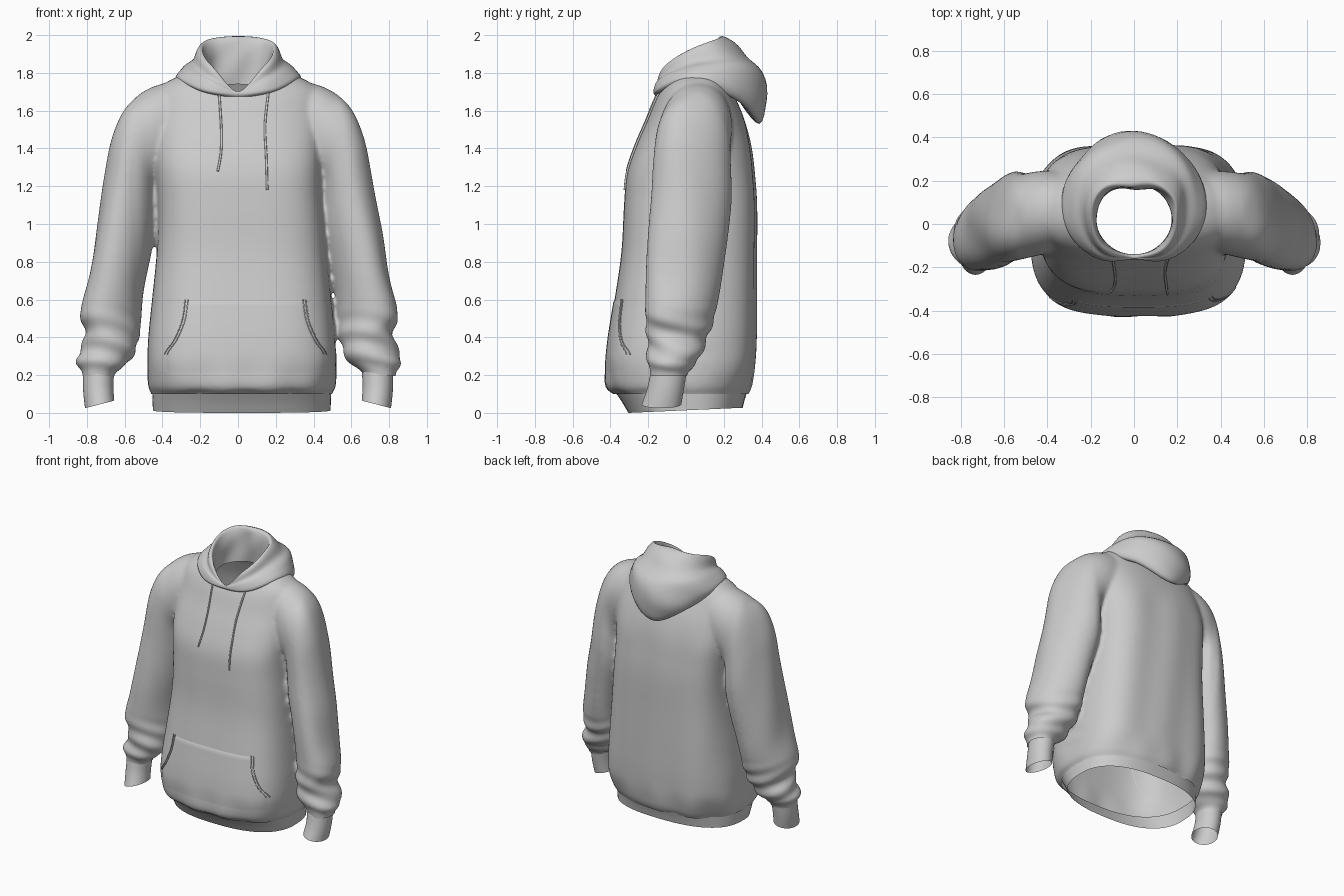
import bpy, bmesh, math
from mathutils import Vector
from mathutils.bvhtree import BVHTree

if "Cube" in bpy.data.objects:
    bpy.data.objects.remove(bpy.data.objects["Cube"])

grey = bpy.data.materials.new("grey_fabric")
grey.diffuse_color = (0.6, 0.6, 0.6, 1)
grey.use_nodes = True
grey.node_tree.nodes["Principled BSDF"].inputs["Base Color"].default_value = grey.diffuse_color


def smoothed(rows, steps, cyclic=False):
    """Catmull-Rom interpolation through rows of numbers."""
    n, out = len(rows), []
    pick = (lambda i: rows[i % n]) if cyclic else (lambda i: rows[max(0, min(n - 1, i))])
    for i in range(n if cyclic else n - 1):
        a, b, c, d = (pick(i + k) for k in (-1, 0, 1, 2))
        for s in range(steps):
            t = s / steps
            out.append([0.5 * (2 * q + (r - p) * t + (2 * p - 5 * q + 4 * r - w) * t * t
                               + (3 * q - p - 3 * r + w) * t ** 3)
                        for p, q, r, w in zip(a, b, c, d)])
    if not cyclic:
        out.append(list(rows[-1]))
    return out


def skin(bm, loops, closed=True, wrap=False, caps=False):
    """Join loops of points into a quad surface."""
    vs = [[bm.verts.new(p) for p in loop] for loop in loops]
    m = len(vs[0])
    for i in range(len(vs) if wrap else len(vs) - 1):
        a, b = vs[i], vs[(i + 1) % len(vs)]
        for j in range(m if closed else m - 1):
            k = (j + 1) % m
            bm.faces.new((a[j], a[k], b[k], b[j]))
    if caps:
        bm.faces.new(vs[0][::-1])
        bm.faces.new(vs[-1])
    return vs


def ring(row, power=2.0, n=64, skew=0.0):
    """Oval ring from outer x,z / inner x,z / front y / back y."""
    ox, oz, ix, iz, y0, y1 = row
    pts = []
    for i in range(n):
        a = 2 * math.pi * i / n
        c, s = math.cos(a), math.sin(a)
        u = math.copysign(abs(c) ** (2 / power), c)
        v = math.copysign(abs(s) ** (2 / power), s)
        pts.append(((ox + ix) / 2 + u * (ox - ix) / 2,
                    (y0 + y1) / 2 + v * (y1 - y0) / 2 - skew * u,
                    (oz + iz) / 2 + u * (oz - iz) / 2))
    return pts


def finish(name, bm):
    bmesh.ops.recalc_face_normals(bm, faces=bm.faces)
    for f in bm.faces:
        f.smooth = True
    me = bpy.data.meshes.new(name)
    bm.to_mesh(me)
    ob = bpy.data.objects.new(name, me)
    bpy.context.collection.objects.link(ob)
    me.materials.append(grey)
    return ob


def fade(v, a, b):
    t = max(0, min(1, (v - a) / (b - a)))
    return t * t * (3 - 2 * t)


# Torso: half width, height, front y, back y
torso = [(.47, .05, -.34, .31), (.475, .10, -.38, .325), (.495, .14, -.425, .345),
         (.50, .25, -.425, .362), (.495, .40, -.41, .37), (.475, .60, -.378, .372),
         (.45, .85, -.342, .372), (.437, 1.1, -.328, .372), (.44, 1.27, -.312, .36),
         (.45, 1.42, -.262, .342), (.46, 1.55, -.207, .31), (.45, 1.65, -.168, .27),
         (.42, 1.72, -.13, .235), (.32, 1.78, -.08, .195), (.18, 1.815, -.02, .14)]
# Sleeve: outer x,z, inner x,z, front y, back y
sleeve = [(.30, 1.76, .25, 1.35, -.09, .235), (.45, 1.727, .36, 1.28, -.135, .245),
          (.58, 1.637, .43, 1.20, -.16, .235), (.66, 1.47, .43, 1.10, -.172, .235),
          (.705, 1.25, .435, 1.0, -.18, .235), (.748, .98, .46, .84, -.195, .215),
          (.788, .73, .50, .64, -.205, .18), (.835, .53, .515, .46, -.21, .14),
          (.81, .41, .53, .37, -.205, .11), (.855, .28, .575, .27, -.205, .065),
          (.825, .215, .65, .21, -.19, .01), (.82, .15, .66, .15, -.19, 0)]

bm = bmesh.new()
loops = []
for w, z, y0, y1 in smoothed(torso, 5):
    cx = .02 * (1 - fade(z, .9, 1.4))
    square = 2.5 + .7 * fade(z, .1, .3) - .8 * fade(z, 1.3, 1.65)
    loops.append(ring((cx + w, z, cx - w, z, y0, y1), square, 80))
skin(bm, loops, caps=True)
for side in (1, -1):
    arm = []
    for r in smoothed(sleeve, 5):
        skew = .045 * fade(r[0], .5, .68) * fade(r[1], .3, .6)
        sag = .012 * (1 - fade(r[1], .9, 1.2)) if side > 0 else 0
        arm.append([(side * (x + sag), y, z) for x, y, z in ring(r, 2.1, 64, skew)])
    skin(bm, arm, caps=True)

# Fuse torso and sleeves into one garment
body = finish("body_and_sleeves", bm)
mod = body.modifiers.new("fuse", 'REMESH')
mod.mode, mod.voxel_size = 'VOXEL', 0.012
fused = bpy.data.meshes.new_from_object(body.evaluated_get(bpy.context.evaluated_depsgraph_get()))
body.modifiers.clear()
bm = bmesh.new()
bm.from_mesh(fused)
for _ in range(5):
    bmesh.ops.smooth_vert(bm, verts=bm.verts, factor=0.5, use_axis_x=True,
                          use_axis_y=True, use_axis_z=True)

# Cloth folds: bunched forearms, long soft folds on the torso
bm.normal_update()
shift = []
for v in bm.verts:
    x, y, z = v.co
    on_arm = fade(abs(x), .50, .56)
    bunch = on_arm * fade(z, .2, .28) * (1 - fade(z, .4, .6))
    d = .007 * bunch * math.sin(z * 50 + y * 16 + x * 12)
    d += .004 * on_arm * fade(z, .5, .8) * math.sin(y * 22 + z * 4 + x * 5)
    d += .005 * (1 - on_arm) * fade(y, .1, .3) * (1 - fade(z, 1.3, 1.6)) * math.sin(x * 19 + z * 2)
    d += .004 * (1 - on_arm) * (1 - fade(z, .15, .35)) * math.sin(x * 26 + y * 7)
    shift.append(v.normal * d)
for v, s in zip(bm.verts, shift):
    v.co += s

# Open the waist, the wrists and the neck
for test, height in ((lambda x: x > .57, .195), (lambda x: x <= .57, .10)):
    faces = [f for f in bm.faces if f.calc_center_median().z < .25
             and test(abs(f.calc_center_median().x))]
    geom = faces + list({e for f in faces for e in f.edges}) + list({v for f in faces for v in f.verts})
    bmesh.ops.bisect_plane(bm, geom=geom, plane_co=(0, 0, height), plane_no=(0, 0, 1),
                           clear_inner=True)
neck = [f for f in bm.faces for c in [f.calc_center_median()]
        if c.z > 1.69 and c.x ** 2 + (c.y - .02) ** 2 < .195 ** 2]
bmesh.ops.delete(bm, geom=neck, context='FACES')
surface = BVHTree.FromBMesh(bm)
for f in bm.faces:
    f.smooth = True
bm.to_mesh(body.data)


def on_front(x, z, lift):
    hit = surface.ray_cast(Vector((x, -1, z)), Vector((0, 1, 0)))[0]
    return Vector((x, (hit.y if hit and hit.y < 0 else -.15) - lift, z))


# Waist rib, lower in front
hem = [(.49, 0, -.45, 0, -.305, .30), (.492, .06, -.453, .06, -.34, .312),
       (.494, .125, -.454, .125, -.385, .328)]
bm = bmesh.new()
skin(bm, [ring(r, 2.5) for r in smoothed(hem, 5)])
for v in bm.verts:
    v.co.z += .045 * (v.co.y + .305) * max(0, 1 - v.co.z / .12)
    v.co.z = max(0, v.co.z)
finish("waist_rib", bm)

# Wrist ribs
cuff = [(.81, .025, .655, .065, -.235, -.025), (.82, .12, .66, .14, -.205, -.01),
        (.822, .225, .655, .225, -.185, .005)]
for side, name in ((1, "left_wrist_rib"), (-1, "right_wrist_rib")):
    bm = bmesh.new()
    skin(bm, [[(side * x, y, z) for x, y, z in ring(r, 2, 40)] for r in smoothed(cuff, 5)])
    finish(name, bm)

# Hood: radius,height sections at front, 45, 90, 135 degrees and back
sections = [
    [(.165, 1.665), (.172, 1.67), (.18, 1.68), (.183, 1.69), (.18, 1.70),
     (.176, 1.702), (.172, 1.703), (.165, 1.70), (.16, 1.685), (.16, 1.66)],
    [(.20, 1.68), (.22, 1.69), (.245, 1.70), (.25, 1.72), (.235, 1.76),
     (.213, 1.78), (.205, 1.82), (.185, 1.83), (.17, 1.77), (.165, 1.67)],
    [(.24, 1.74), (.29, 1.735), (.32, 1.755), (.322, 1.785), (.28, 1.825),
     (.235, 1.85), (.213, 1.905), (.188, 1.92), (.175, 1.84), (.175, 1.71)],
    [(.24, 1.76), (.29, 1.69), (.35, 1.66), (.375, 1.73), (.345, 1.835),
     (.285, 1.885), (.24, 1.95), (.20, 1.977), (.175, 1.88), (.175, 1.73)],
    [(.20, 1.76), (.285, 1.62), (.365, 1.53), (.41, 1.65), (.385, 1.805),
     (.305, 1.885), (.235, 1.96), (.155, 1.993), (.14, 1.90), (.155, 1.74)]]
flat = [[c for p in smoothed(s, 4) for c in p] for s in sections]
around = smoothed(flat + flat[3:0:-1], 10, cyclic=True)
loops = []
for i, row in enumerate(around):
    a = 2 * math.pi * i / len(around)
    back = fade(-math.cos(a), -.4, .6)
    lp = []
    for r, z in zip(row[::2], row[1::2]):
        fold = .004 * back * math.sin(5 * a + z * 28)
        lp.append(((r + fold) * math.sin(a), .02 - (r + fold) * math.cos(a), z))
    loops.append(lp)
bm = bmesh.new()
skin(bm, loops, closed=False, wrap=True)
finish("hood", bm)

# Front pocket: thin panel following the body, narrowing towards its top
edge = smoothed([(.42, .135), (.43, .22), (.43, .31), (.38, .385), (.336, .49), (.32, .60)], 5)
loops = []
for j, (w, z) in enumerate(edge):
    lp = []
    for i in range(41):
        rim = i in (0, 40) or j in (0, len(edge) - 1)
        lift = -.003 + .008 * fade(z, .14, .32)
        lp.append(on_front(.04 + w * (i / 20 - 1), z, -.003 if rim else lift))
    loops.append(lp)
bm = bmesh.new()
skin(bm, loops, closed=False)
finish("front_pocket", bm)


def cord(name, pts, radius):
    cu = bpy.data.curves.new(name, 'CURVE')
    cu.dimensions, cu.bevel_depth, cu.bevel_resolution, cu.use_fill_caps = '3D', radius, 2, True
    sp = cu.splines.new('POLY')
    sp.points.add(len(pts) - 1)
    for p, co in zip(sp.points, pts):
        p.co = (*co, 1)
    cu.materials.append(grey)
    bpy.context.collection.objects.link(bpy.data.objects.new(name, cu))


# Pocket opening seams and drawstrings
for side, name in ((-1, "right"), (1, "left")):
    for k, inset in enumerate((0, .015)):
        cord(f"{name}_pocket_seam_{k}", [on_front(.04 + side * (w - inset), z, .004)
                                         for w, z in edge if z >= .305], .003)
for name, path in (("right_drawstring", [(-.10, 1.69), (-.088, 1.5), (-.09, 1.38), (-.107, 1.28)]),
                   ("left_drawstring", [(.16, 1.69), (.143, 1.52), (.15, 1.35), (.155, 1.18)])):
    cord(name, [on_front(x, z, .005) for x, z in smoothed(path, 8)], .006)
